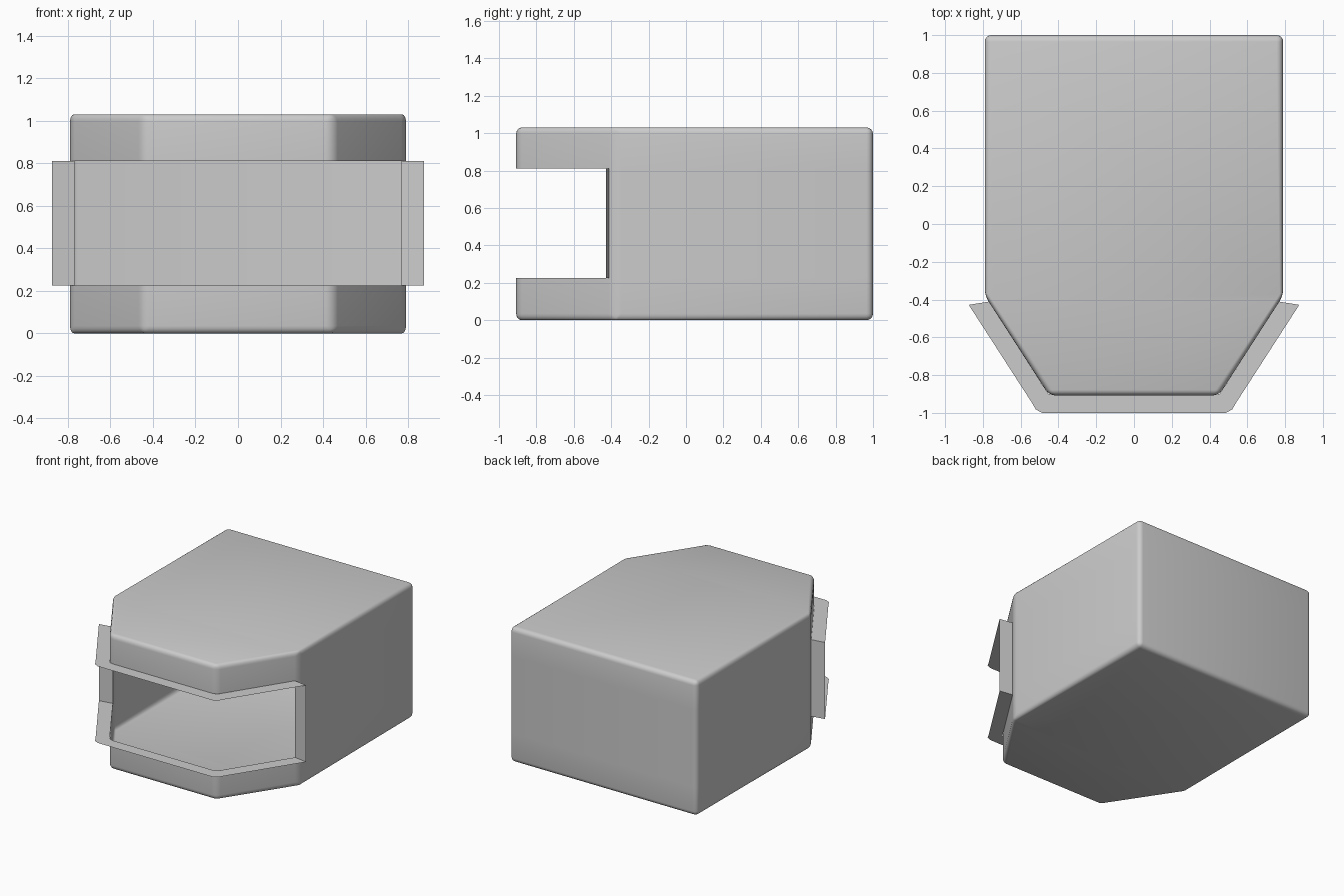
import bpy, bmesh

if "Cube" in bpy.data.objects:
    bpy.data.objects.remove(bpy.data.objects["Cube"])

HEIGHT, Z_LOW, Z_HIGH, Y_END = 1.03, 0.225, 0.81, -0.411


def mirrored(half):
    """Half outline on +x, continued onto -x."""
    return half + [(-x, y) for x, y in reversed(half)]


def add_object(name, bm):
    mesh = bpy.data.meshes.new(name)
    bm.to_mesh(mesh)
    bm.free()
    obj = bpy.data.objects.new(name, mesh)
    bpy.context.collection.objects.link(obj)
    return obj


# Hollow shell: extruded plan outline with rounded edges
bm = bmesh.new()
outline = mirrored([(0.79, 1.0), (0.79, -0.379), (0.449, -0.908)])
base = bm.faces.new([bm.verts.new((x, y, 0)) for x, y in outline])
top = bmesh.ops.extrude_face_region(bm, geom=[base], use_keep_orig=True)["geom"]
bmesh.ops.translate(bm, vec=(0, 0, HEIGHT),
                    verts=[g for g in top if isinstance(g, bmesh.types.BMVert)])
bmesh.ops.recalc_face_normals(bm, faces=bm.faces)
bmesh.ops.bevel(bm, geom=bm.edges[:], offset=0.035, offset_type='ABSOLUTE',
                segments=4, profile=0.5, affect='EDGES')

# Front opening wrapping around the angled corners
for co, no in (((0, 0, Z_LOW), (0, 0, 1)), ((0, 0, Z_HIGH), (0, 0, 1)),
               ((0, Y_END, 0), (0, 1, 0))):
    bmesh.ops.bisect_plane(bm, geom=bm.verts[:] + bm.edges[:] + bm.faces[:],
                           plane_co=co, plane_no=no)
opening = []
for f in bm.faces:
    c = f.calc_center_median()
    if c.y < Y_END and Z_LOW < c.z < Z_HIGH:
        opening.append(f)
bmesh.ops.delete(bm, geom=opening, context='FACES')
shell = add_object("shell", bm)

# Thin flange around the opening: top and bottom lips plus two end plates
inner = mirrored([(0.769, Y_END), (0.468, -0.879), (0.452, -0.9), (0.414, -0.908)])
outer = mirrored([(0.875, -0.428), (0.54, -0.947), (0.52, -0.982), (0.485, -1.0)])
bm = bmesh.new()
rows = {}
for z in (Z_LOW, Z_HIGH):
    a = [bm.verts.new((x, y, z)) for x, y in inner]
    b = [bm.verts.new((x, y, z)) for x, y in outer]
    for i in range(len(a) - 1):
        bm.faces.new((a[i], a[i + 1], b[i + 1], b[i]))
    rows[z] = (a, b)
for i in (0, -1):
    (a0, b0), (a1, b1) = rows[Z_LOW], rows[Z_HIGH]
    bm.faces.new((a0[i], b0[i], b1[i], a1[i]))
bmesh.ops.recalc_face_normals(bm, faces=bm.faces)
add_object("opening_flange", bm)

# Smooth shading on the shell
bpy.context.view_layer.objects.active = shell
shell.select_set(True)
bpy.ops.object.shade_smooth_by_angle(angle=0.7)
